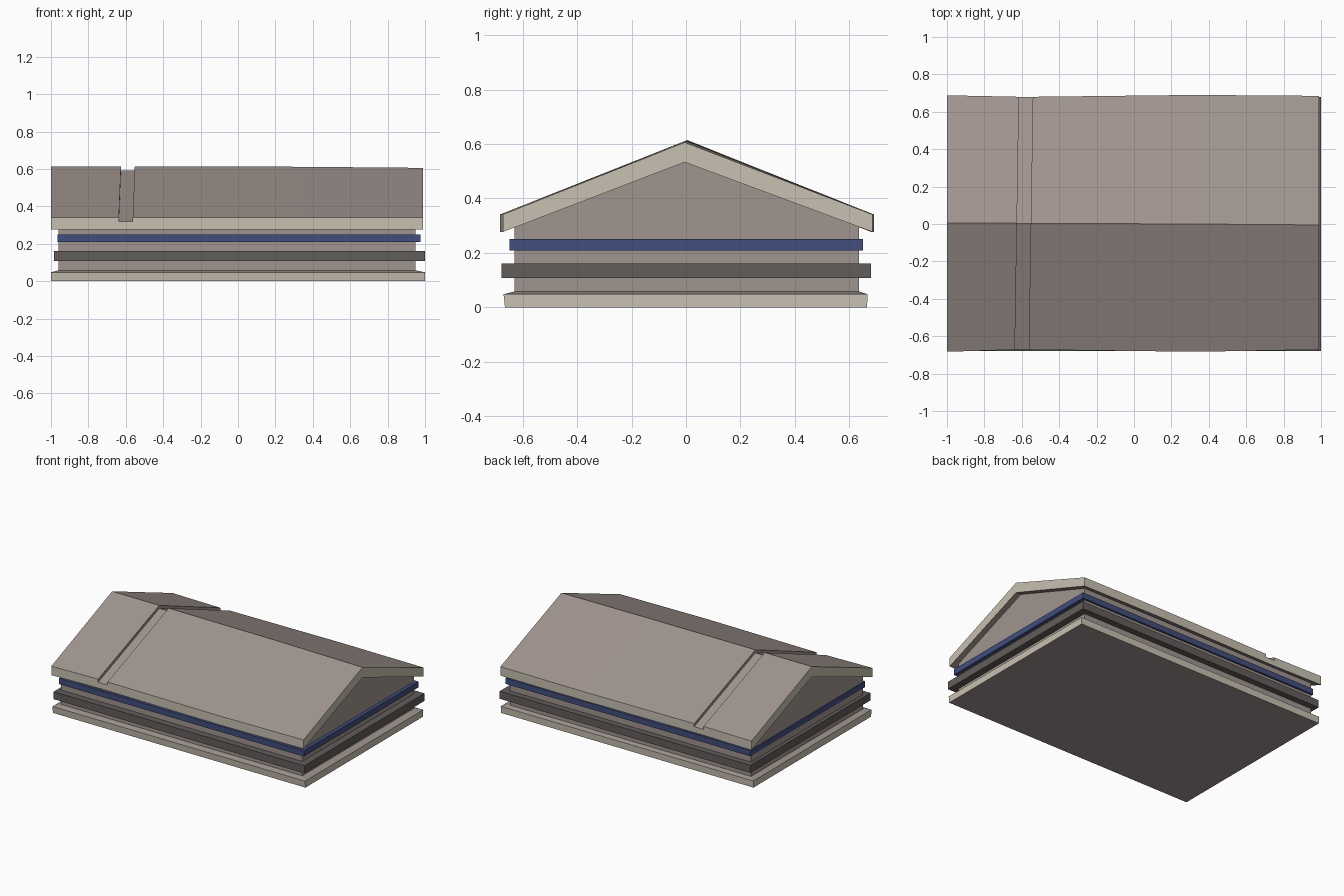
import bpy, bmesh

if "Cube" in bpy.data.objects:
    bpy.data.objects.remove(bpy.data.objects["Cube"])


def srgb(r, g, b):
    return tuple(((c / 255 + 0.055) / 1.055) ** 2.4 for c in (r, g, b)) + (1.0,)


def material(name, rgb):
    m = bpy.data.materials.new(name)
    m.diffuse_color = srgb(*rgb)
    m.use_nodes = True
    m.node_tree.nodes["Principled BSDF"].inputs["Base Color"].default_value = m.diffuse_color
    return m


taupe = material("taupe", (160, 148, 143))
beige = material("beige", (200, 192, 177))
charcoal = material("charcoal", (97, 93, 91))
navy = material("navy", (66, 77, 124))


def finish(name, bm, mats):
    bmesh.ops.recalc_face_normals(bm, faces=bm.faces)
    me = bpy.data.meshes.new(name)
    bm.to_mesh(me)
    bm.free()
    for m in mats:
        me.materials.append(m)
    ob = bpy.data.objects.new(name, me)
    bpy.context.collection.objects.link(ob)
    return ob


def loft(bm, rings):
    """Join closed rings of points; returns vertex rings and (edge index, face) pairs."""
    vs = [[bm.verts.new(p) for p in r] for r in rings]
    n = len(vs[0])
    sides = [(j, bm.faces.new((a[j], a[(j + 1) % n], b[(j + 1) % n], b[j])))
             for a, b in zip(vs, vs[1:]) for j in range(n)]
    return vs, sides


def rect(x0, x1, y0, y1, z):
    return [(x0, y0, z), (x1, y0, z), (x1, y1, z), (x0, y1, z)]


def block(name, x0, x1, y0, y1, z0, z1, mat):
    bm = bmesh.new()
    vs, _ = loft(bm, [rect(x0, x1, y0, y1, z) for z in (z0, z1)])
    bm.faces.new(vs[0])
    bm.faces.new(vs[-1])
    return finish(name, bm, [mat])


# Base slab: beige rim, taupe bottom and sloped top
bm = bmesh.new()
vs, sides = loft(bm, [rect(-1, 1, -0.665, 0.665, 0),
                      rect(-1, 1, -0.67, 0.667, 0.048),
                      rect(-0.96, 0.95, -0.63, 0.636, 0.058)])
bm.faces.new(vs[0])
bm.faces.new(vs[-1])
for k, (j, f) in enumerate(sides):
    f.material_index = 1 if k < 4 else 0
finish("base_slab", bm, [taupe, beige])

# Walls with gable ends
bm = bmesh.new()
gable = [(-0.63, 0.05), (0.636, 0.05), (0.636, 0.30), (0, 0.55), (-0.63, 0.30)]
vs, _ = loft(bm, [[(x, y, z) for y, z in gable] for x in (-0.96, 0.95)])
bm.faces.new(vs[0])
bm.faces.new(vs[-1])
finish("walls", bm, [taupe])

# Bands around the walls
block("lower_band", -0.985, 1.0, -0.678, 0.68, 0.107, 0.161, charcoal)
block("upper_band", -0.965, 0.975, -0.648, 0.65, 0.209, 0.25, navy)

# Roof: lofted chevron sections with a shallow slanted groove
# section: x, front eave y, back eave y, ridge y, ridge z, groove depth
SECTIONS = [(-1.0, -0.683, 0.688, 0.005, 0.614, 0),
            (-0.626, -0.672, 0.68, 0.004, 0.614, 0),
            (-0.626, -0.672, 0.68, 0.004, 0.614, 0.022),
            (-0.552, -0.672, 0.68, 0.004, 0.614, 0.022),
            (-0.552, -0.672, 0.68, 0.004, 0.614, 0),
            (0.33, -0.683, 0.69, 0.0, 0.612, 0),
            (0.99, -0.672, 0.685, -0.005, 0.606, 0)]


def chevron(x, yf, yb, yr, zr, d):
    s = 0.016 if -0.7 < x < -0.5 else 0.0      # groove slant
    pts = [(yf, 0.277), (yf, 0.341 - d), (yr, zr - d),
           (yb, 0.341 - d), (yb, 0.277), (yr, zr - 0.073)]
    return [(x + s * y, y, z) for y, z in pts]


bm = bmesh.new()
vs, sides = loft(bm, [chevron(*s) for s in SECTIONS])
for j, f in sides:
    f.material_index = 1 if j in (0, 3) else 0
for r in (vs[0], vs[-1]):
    for ids in ((0, 1, 2, 5), (2, 3, 4, 5)):
        bm.faces.new([r[i] for i in ids]).material_index = 1
bmesh.ops.recalc_face_normals(bm, faces=bm.faces)
bmesh.ops.delete(bm, geom=[f for f in bm.faces if f.calc_area() < 1e-7], context="FACES")
bmesh.ops.remove_doubles(bm, verts=bm.verts, dist=1e-5)
finish("roof", bm, [taupe, beige])
